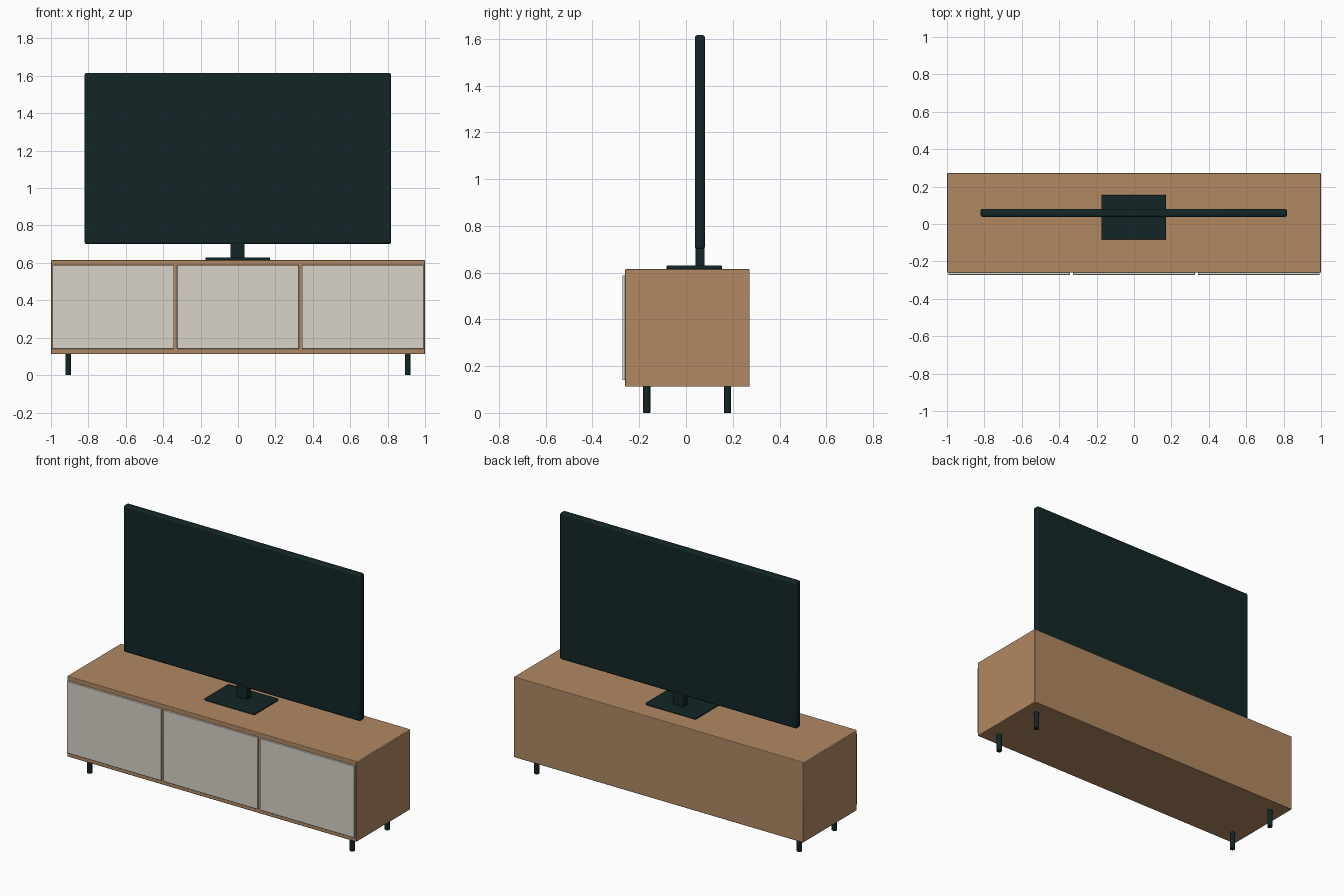
import bpy
from math import radians

cube = bpy.data.objects.get("Cube")
if cube:
    bpy.data.objects.remove(cube, do_unlink=True)


def material(name, rgb):
    m = bpy.data.materials.new(name)
    m.use_nodes = True
    m.diffuse_color = (*rgb, 1)
    m.node_tree.nodes["Principled BSDF"].inputs["Base Color"].default_value = (*rgb, 1)
    return m


wood = material("warm wood", (0.44, 0.25, 0.125))
cream = material("pale cream", (0.69, 0.65, 0.58))
black = material("blue black", (0.006, 0.019, 0.020))


def finish(obj, name, mat, bevel):
    obj.name = name
    obj.data.materials.append(mat)
    mod = obj.modifiers.new("soft edges", "BEVEL")
    mod.width = bevel
    mod.segments = 3
    mod.limit_method = "ANGLE"
    mod.angle_limit = radians(40)
    bpy.ops.object.shade_smooth_by_angle(angle=radians(35))
    return obj


def box(name, x, y, z, mat, bevel):
    """Box from (low, high) ranges along each axis."""
    ranges = (x, y, z)
    bpy.ops.mesh.primitive_cube_add(size=1, location=[sum(r) / 2 for r in ranges])
    obj = bpy.context.object
    obj.scale = [r[1] - r[0] for r in ranges]
    bpy.ops.object.transform_apply(location=False, rotation=False, scale=True)
    return finish(obj, name, mat, bevel)


# Cabinet body
box("cabinet", (-1, 1), (-0.26, 0.272), (0.112, 0.615), wood, 0.004)

# Three door panels on the front
for label, cx in (("right", -0.667), ("middle", 0), ("left", 0.667)):
    box(f"door_{label}", (cx - 0.325, cx + 0.325), (-0.272, -0.258),
        (0.14, 0.588), cream, 0.003)

# Four round legs
for side, x in (("right", -0.908), ("left", 0.908)):
    for end, y in (("front", -0.168), ("back", 0.178)):
        bpy.ops.mesh.primitive_cylinder_add(vertices=24, radius=0.0155, depth=0.116,
                                            location=(x, y, 0.058))
        finish(bpy.context.object, f"leg_{end}_{side}", black, 0.002)

# Television: foot plate, neck and screen
box("stand_plate", (-0.175, 0.172), (-0.083, 0.155), (0.614, 0.63), black, 0.005)
box("stand_neck", (-0.04, 0.036), (0.041, 0.079), (0.625, 0.72), black, 0.004)
box("screen", (-0.82, 0.818), (0.038, 0.081), (0.70, 1.616), black, 0.011)
